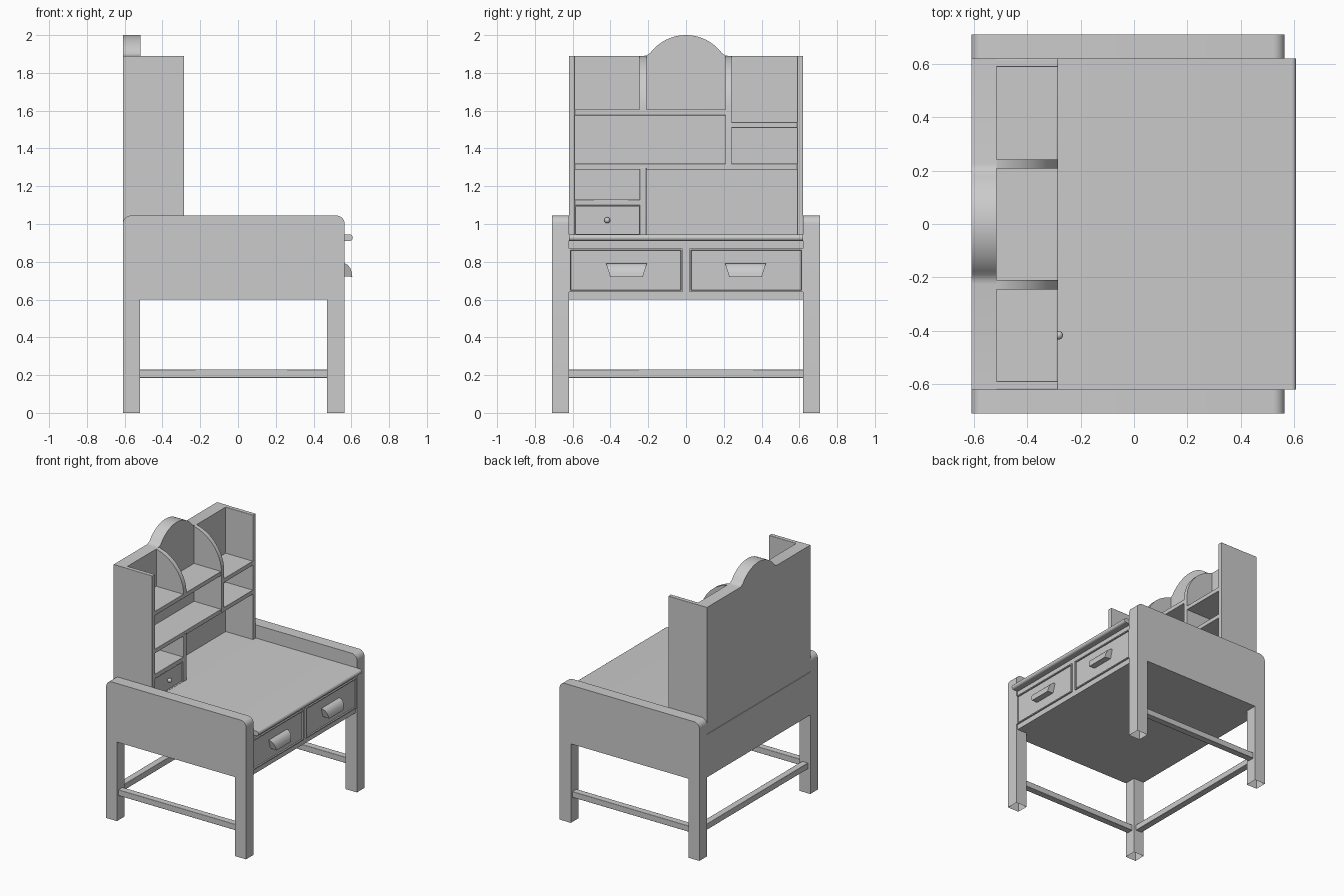
import bpy, bmesh, math
from mathutils import Vector

if "Cube" in bpy.data.objects:
    bpy.data.objects.remove(bpy.data.objects["Cube"])


def finish(bm, name, bevel=0.0, smooth=True):
    bmesh.ops.recalc_face_normals(bm, faces=bm.faces)
    me = bpy.data.meshes.new(name)
    bm.to_mesh(me)
    bm.free()
    ob = bpy.data.objects.new(name, me)
    bpy.context.collection.objects.link(ob)
    if bevel:
        mod = ob.modifiers.new("bevel", 'BEVEL')
        mod.width, mod.segments, mod.limit_method = bevel, 2, 'ANGLE'
    if smooth:
        bpy.ops.object.select_all(action='DESELECT')
        ob.select_set(True)
        bpy.context.view_layer.objects.active = ob
        bpy.ops.object.shade_smooth_by_angle(angle=math.radians(35))
    return ob


def prism_bm(pts, along, a, b):
    """Extrude a profile: along 'y' takes (x, z) points, along 'x' takes (y, z)."""
    bm = bmesh.new()
    place = (lambda p: (p[0], a, p[1])) if along == 'y' else (lambda p: (a, p[0], p[1]))
    face = bm.faces.new([bm.verts.new(place(p)) for p in pts])
    out = bmesh.ops.extrude_face_region(bm, geom=[face])
    move = Vector((0, b - a, 0)) if along == 'y' else Vector((b - a, 0, 0))
    bmesh.ops.translate(bm, vec=move, verts=[g for g in out['geom'] if isinstance(g, bmesh.types.BMVert)])
    return bm


def box(name, x, y, z, bevel=0.003):
    return finish(prism_bm([(x[0], z[0]), (x[1], z[0]), (x[1], z[1]), (x[0], z[1])], 'y', *y), name, bevel)


def arc(cx, cz, r, start, end, n):
    return [(cx + r * math.cos(math.radians(start + (end - start) * i / n)),
             cz + r * math.sin(math.radians(start + (end - start) * i / n))) for i in range(n + 1)]


def drawer_front(name, x, y, z, rim):
    bm = prism_bm([(x[0], z[0]), (x[1], z[0]), (x[1], z[1]), (x[0], z[1])], 'y', *y)
    bmesh.ops.recalc_face_normals(bm, faces=bm.faces)
    front = [f for f in bm.faces if f.normal.x > 0.9]
    bmesh.ops.inset_region(bm, faces=front, thickness=rim)
    bmesh.ops.inset_region(bm, faces=front, thickness=0.002, depth=-0.009)
    finish(bm, name, smooth=False)


# Side panels with legs, rounded top corners and open leg bottoms
side = [(-0.61, 0), (-0.52, 0), (-0.52, 0.6), (0.47, 0.6), (0.47, 0), (0.565, 0)]
side += arc(0.52, 1.0, 0.045, 0, 90, 6) + arc(-0.565, 1.0, 0.045, 90, 180, 6)
for s, label in ((-1, "left"), (1, "right")):
    bm = prism_bm(side, 'y', 0.62 * s, 0.71 * s)
    bmesh.ops.delete(bm, geom=[f for f in bm.faces if all(v.co.z < 0.001 for v in f.verts)], context='FACES_ONLY')
    finish(bm, label + "_side_panel")
    y = sorted((0.64 * s, 0.69 * s))
    box(label + "_stretcher", (-0.525, 0.475), y, (0.185, 0.23))
box("back_stretcher", (-0.59, -0.54), (-0.625, 0.625), (0.185, 0.23))

# Desk body and rounded desktop
box("desk_body", (-0.61, 0.552), (-0.62, 0.62), (0.6, 0.925), 0)
top = [(-0.605, 0.91)] + arc(0.59, 0.9275, 0.0175, -90, 90, 8) + [(-0.605, 0.945)]
finish(prism_bm(top, 'y', -0.62, 0.62), "desktop")

# Main drawers with tapered cup pulls
pull = [(0.545, 0.725), (0.605, 0.72), (0.602, 0.745), (0.595, 0.765), (0.583, 0.782), (0.565, 0.792), (0.545, 0.792)]
for s, label in ((-1, "left"), (1, "right")):
    y = sorted((0.018 * s, 0.62 * s))
    drawer_front(label + "_drawer", (0.54, 0.563), y, (0.64, 0.87), 0.012)
    bm = prism_bm(pull, 'y', -0.108, 0.108)
    for v in bm.verts:
        v.co.y = v.co.y * (1 - 0.2 * (0.792 - v.co.z) / 0.072) + 0.315 * s
    finish(bm, label + "_drawer_pull")

# Hutch back with arched crest
crest = [(-0.62, 0.93), (0.62, 0.93), (0.62, 1.89), (0.225, 1.89), (0.207, 1.893)]
crest += arc(0, 1.7625, 0.2375, 37, 143, 20) + [(-0.207, 1.893), (-0.225, 1.89), (-0.62, 1.89)]
finish(prism_bm(crest, 'x', -0.61, -0.515), "hutch_back")

# Hutch sides
BACK, FRONT = -0.52, -0.285
for s, label in ((-1, "left"), (1, "right")):
    box(label + "_hutch_side", (-0.61, FRONT), sorted((0.588 * s, 0.62 * s)), (0.93, 1.89))

# Shelves: name, y range, z range
for name, y, z in (("upper_shelf", (-0.6, 0.22), (1.575, 1.607)),
                   ("right_shelf", (0.225, 0.6), (1.508, 1.54)),
                   ("middle_shelf", (-0.6, 0.6), (1.288, 1.32)),
                   ("small_shelf", (-0.6, -0.225), (1.098, 1.13))):
    box(name, (BACK, FRONT - 0.002), y, z)
box("lower_divider", (BACK, FRONT), (-0.245, -0.21), (0.93, 1.3))

# Dividers with a curved front sweep
for name, y, foot in (("left_curved_divider", (-0.245, -0.21), 1.59),
                      ("right_curved_divider", (0.208, 0.241), 1.3)):
    sweep = [(BACK, foot), (FRONT, foot), (FRONT, 1.62), (-0.293, 1.67), (-0.31, 1.72), (-0.337, 1.767),
             (-0.372, 1.81), (-0.415, 1.846), (-0.465, 1.873), (-0.515, 1.89), (BACK, 1.89)]
    finish(prism_bm(sweep, 'y', *y), name)

# Small drawer with round knob
drawer_front("small_drawer", (BACK, FRONT - 0.003), (-0.59, -0.242), (0.94, 1.1), 0.009)
bm = bmesh.new()
bmesh.ops.create_uvsphere(bm, u_segments=16, v_segments=10, radius=0.016)
bmesh.ops.translate(bm, vec=(-0.282, -0.417, 1.02), verts=bm.verts)
finish(bm, "small_drawer_knob")
